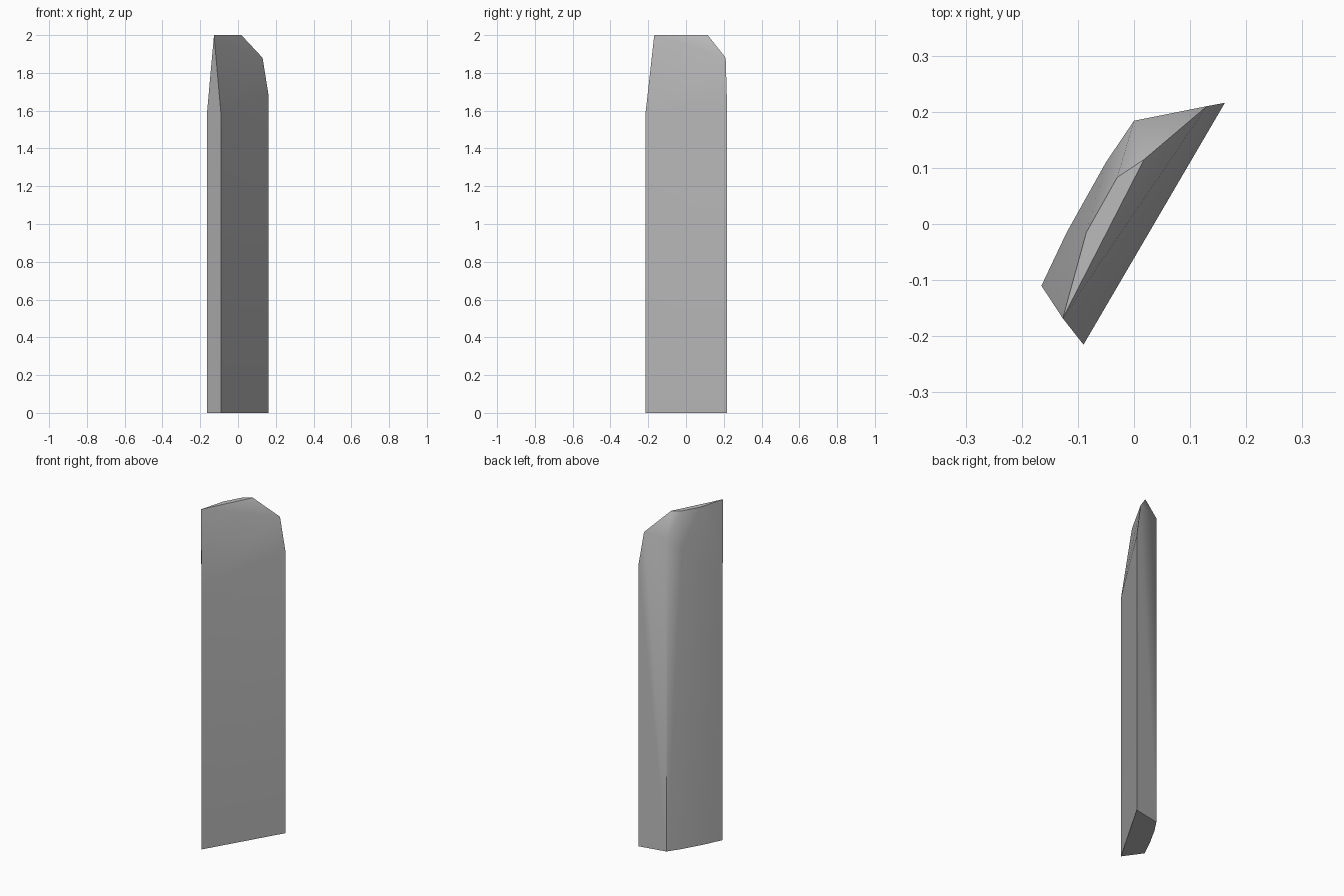
import bpy
import bmesh
import math

cube = bpy.data.objects.get("Cube")
if cube:
    bpy.data.objects.remove(cube, do_unlink=True)

# Plain grey material
grey = bpy.data.materials.new("plain_grey")
grey.use_nodes = True
colour = (0.5, 0.5, 0.5, 1)
grey.diffuse_color = colour
grey.node_tree.nodes["Principled BSDF"].inputs["Base Color"].default_value = colour

# Plan outline, counter-clockwise: x, y and the height of each upright edge
outline = [
    (-0.165, -0.11, 1.58),   # back edge of the narrow side
    (-0.09, -0.215, 1.58),   # front edge of the narrow side
    (0.162, 0.216, 1.68),    # thin tip
    (0.0, 0.184, 1.86),      # rear corner
    (-0.05, 0.11, 1.79),     # bowed rear face
    (-0.12, -0.015, 1.68),
]

bm = bmesh.new()
base = [bm.verts.new((x, y, 0)) for x, y, z in outline]
rim = [bm.verts.new(p) for p in outline]
a, b, c, d, f, e = rim

# Chamfer corner and flat top
k = bm.verts.new((0.13, 0.21, 1.88))
t, p, h, g = [bm.verts.new((x, y, 2)) for x, y in
              [(-0.127, -0.168), (0.018, 0.115), (-0.03, 0.083), (-0.085, -0.015)]]

# Upright sides; the end face also takes in the chamfer corner
bm.faces.new(base[::-1])
for i in range(len(base)):
    j = (i + 1) % len(base)
    side = [base[i], base[j], rim[j], rim[i]]
    if rim[i] is c:
        side.insert(3, k)
    bm.faces.new(side)

# Sloping shoulders and top
for face in [(a, b, t), (b, c, k), (b, k, t), (t, k, p), (k, d, p),
             (d, h, p), (d, f, h), (f, g, h), (f, e, g), (e, a, g),
             (a, t, g), (t, p, h, g)]:
    bm.faces.new(face)
bmesh.ops.recalc_face_normals(bm, faces=bm.faces[:])

mesh = bpy.data.meshes.new("blade_panel")
bm.to_mesh(mesh)
bm.free()
mesh.materials.append(grey)
panel = bpy.data.objects.new("blade_panel", mesh)
bpy.context.collection.objects.link(panel)

# Soft shoulders, crisp corners
bpy.ops.object.select_all(action="DESELECT")
panel.select_set(True)
bpy.context.view_layer.objects.active = panel
bpy.ops.object.shade_smooth_by_angle(angle=math.radians(35))
